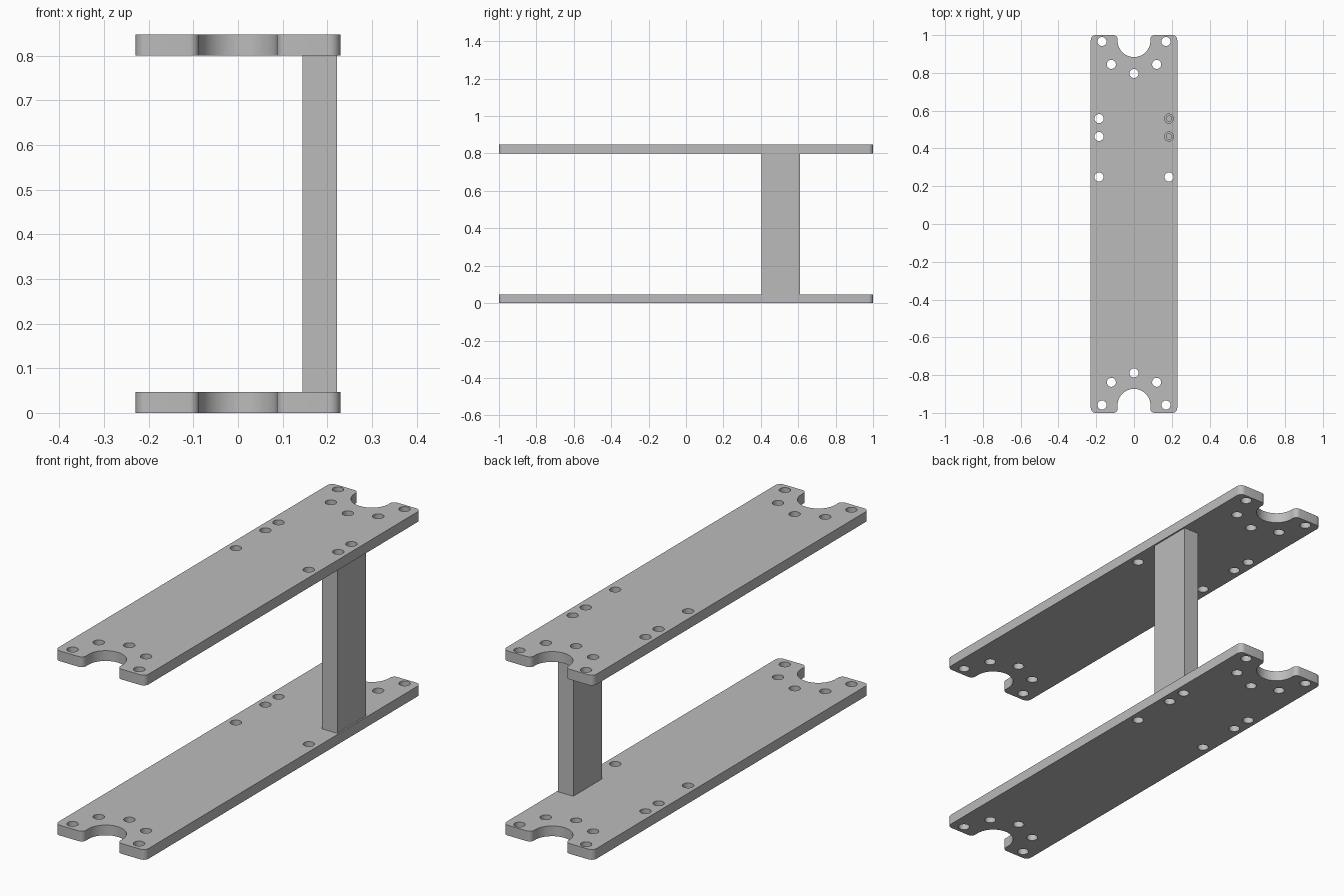
import bpy
import bmesh
from math import sin, cos, pi, radians
from mathutils import Vector

cube = bpy.data.objects.get("Cube")
if cube:
    bpy.data.objects.remove(cube, do_unlink=True)

HALF_W, HALF_L, THICK = 0.229, 1.0, 0.047
UPPER_Z = 0.80
HOLE_R, CORNER_R, NOTCH_R = 0.024, 0.025, 0.087

grey = bpy.data.materials.new("plain grey")
grey.use_nodes = True
COLOUR = (0.5, 0.5, 0.5, 1)
grey.diffuse_color = COLOUR
grey.node_tree.nodes["Principled BSDF"].inputs["Base Color"].default_value = COLOUR


def arc(cx, cy, r, start, end, steps):
    angles = [radians(start + (end - start) * i / steps) for i in range(steps + 1)]
    return [(cx + r * cos(a), cy + r * sin(a)) for a in angles]


def circle(cx, cy, r=HOLE_R):
    return arc(cx, cy, r, 0, 360, 32)[:-1]


def end_outline(notch_y):
    """Right-to-left outline of the +y end: rounded tabs around a U notch."""
    r, edge = CORNER_R, HALF_L - CORNER_R
    lip = 0.022
    right = arc(HALF_W - r, edge, r, 0, 90, 8)
    right += arc(NOTCH_R + lip, HALF_L - lip, lip, 90, 180, 8)
    left = [(-x, y) for x, y in reversed(right)]
    return right + arc(0, notch_y, NOTCH_R, 0, -180, 32) + left


def finish(obj):
    obj.data.materials.clear()
    obj.data.materials.append(grey)
    bpy.ops.object.select_all(action="DESELECT")
    obj.select_set(True)
    bpy.context.view_layer.objects.active = obj
    bpy.ops.object.shade_smooth_by_angle(angle=radians(30))


def extruded(name, loops, z0, z1):
    """Solid from flat loops; the inner loops become through holes."""
    curve = bpy.data.curves.new(name, "CURVE")
    curve.dimensions, curve.fill_mode = "2D", "BOTH"
    curve.extrude = (z1 - z0) / 2
    for loop in loops:
        spline = curve.splines.new("POLY")
        spline.points.add(len(loop) - 1)
        for point, (x, y) in zip(spline.points, loop):
            point.co = (x, y, 0, 1)
        spline.use_cyclic_u = True
    temp = bpy.data.objects.new(name + "_curve", curve)
    bpy.context.collection.objects.link(temp)
    bpy.context.view_layer.update()
    mesh = bpy.data.meshes.new_from_object(
        temp.evaluated_get(bpy.context.evaluated_depsgraph_get()))
    bpy.data.objects.remove(temp, do_unlink=True)
    bm = bmesh.new()
    bm.from_mesh(mesh)
    bmesh.ops.remove_doubles(bm, verts=bm.verts, dist=1e-5)
    bmesh.ops.translate(bm, verts=bm.verts, vec=Vector((0, 0, (z0 + z1) / 2)))
    bmesh.ops.recalc_face_normals(bm, faces=bm.faces)
    bm.to_mesh(mesh)
    bm.free()
    mesh.name = name
    obj = bpy.data.objects.new(name, mesh)
    bpy.context.collection.objects.link(obj)
    return obj


# Plate outline with a notch at both ends, and its holes
outline = end_outline(0.971) + [(-x, -y) for x, y in end_outline(0.96)]
paired = [(0.169, 0.966), (0.12, 0.845), (0.185, 0.558), (0.185, 0.463),
          (0.185, 0.249), (0.12, -0.838), (0.169, -0.958)]
holes = [circle(side * x, y) for x, y in paired for side in (-1, 1)]
holes += [circle(0, 0.797), circle(0, -0.788)]

for name, z in (("lower_plate", 0), ("upper_plate", UPPER_Z)):
    finish(extruded(name, [outline] + holes, z, z + THICK))

# Post joining the plates, with blind screw holes in both ends
x0, x1, y0, y1 = 0.145, 0.222, 0.403, 0.61
post = extruded("support_post", [[(x0, y0), (x1, y0), (x1, y1), (x0, y1)]],
                THICK, UPPER_Z)
DEPTH = 0.1
for z0, z1 in ((THICK - 0.02, THICK + DEPTH), (UPPER_Z - DEPTH, UPPER_Z + 0.02)):
    for y in (0.463, 0.558):
        cutter = extruded("screw_hole_cutter", [circle(0.185, y, 0.014)], z0, z1)
        cutter.hide_render = True
        cutter.hide_set(True)
        cut = post.modifiers.new("screw_hole", "BOOLEAN")
        cut.object, cut.operation, cut.solver = cutter, "DIFFERENCE", "EXACT"
bpy.context.view_layer.objects.active = post
for cut in list(post.modifiers):
    cutter = cut.object
    bpy.ops.object.modifier_apply(modifier=cut.name)
    bpy.data.objects.remove(cutter, do_unlink=True)
finish(post)
